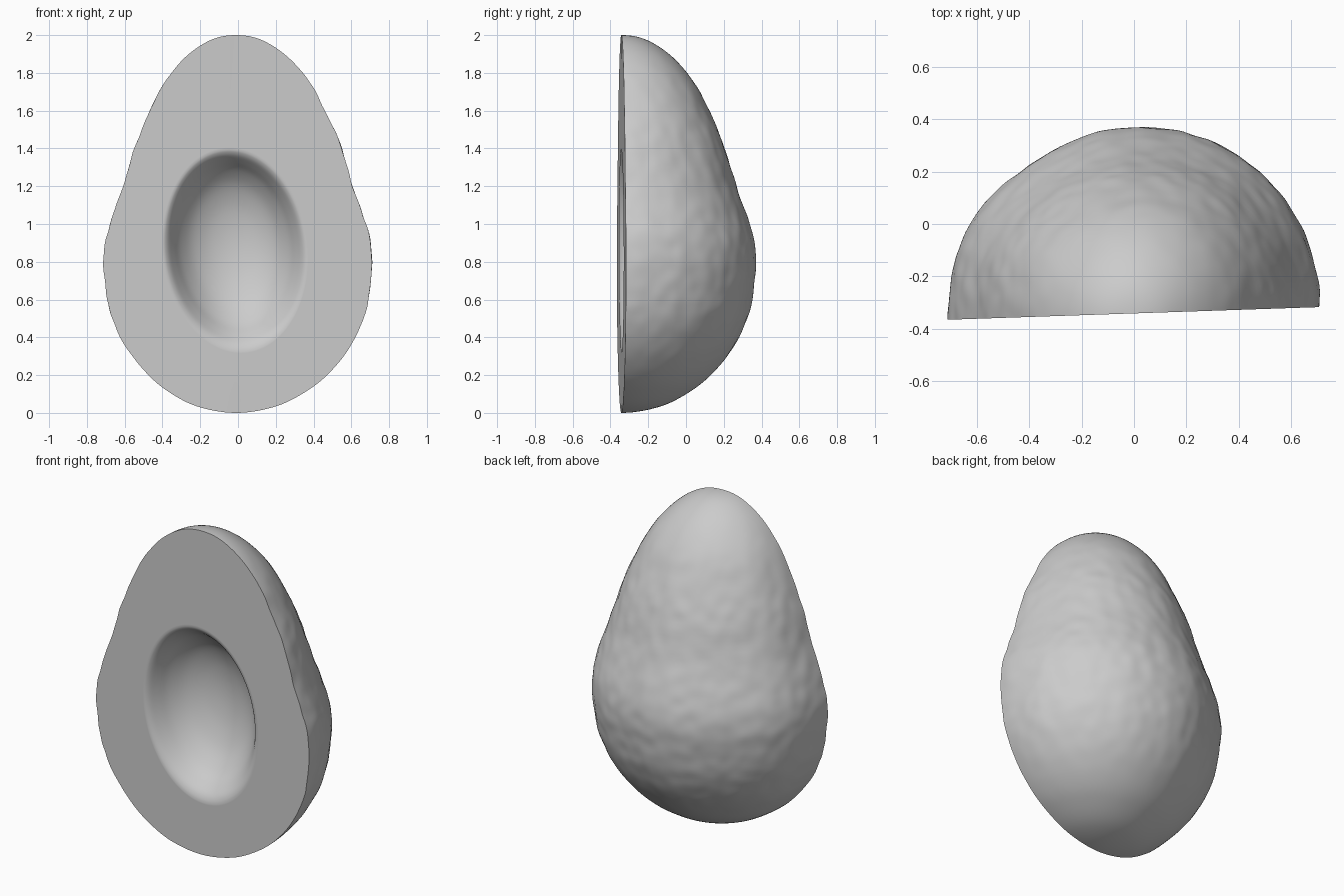
import bpy, bmesh, math
from mathutils import Vector, noise

if "Cube" in bpy.data.objects:
    bpy.data.objects.remove(bpy.data.objects["Cube"])


def spline(pts, n):
    """Catmull-Rom through pts (first and last are control ends), n steps per span."""
    out = []
    for a, b, c, d in zip(pts, pts[1:], pts[2:], pts[3:]):
        a, b, c, d = map(Vector, (a, b, c, d))
        for i in range(n):
            t = i / n
            out.append(0.5 * (2 * b + (c - a) * t + (2 * a - 5 * b + 4 * c - d) * t * t
                              + (3 * b - a - 3 * c + d) * t ** 3))
    return out + [Vector(pts[-2])]


def cut_y(x):
    return -0.342 + 0.034 * x


# Outer half profile: radius, height
outer = spline([(-0.21, 0.035), (0, 0), (0.21, 0.035), (0.375, 0.12), (0.492, 0.22), (0.597, 0.355),
                (0.668, 0.51), (0.70, 0.66), (0.712, 0.80), (0.70, 0.92), (0.664, 1.04),
                (0.608, 1.2), (0.547, 1.4), (0.50, 1.52), (0.415, 1.7), (0.34, 1.81),
                (0.24, 1.91), (0.12, 1.98), (0, 2.0), (-0.12, 1.98)], 7)

# Stone hollow profile: fraction of rim radius, depth
hollow = spline([(1.09, 0), (1.05, 0), (1.02, 0), (0.98, 0.005), (0.93, 0.022), (0.86, 0.062), (0.76, 0.122),
                 (0.6, 0.185), (0.4, 0.228), (0.2, 0.25), (0, 0.257), (-0.2, 0.25)], 4)

bm = bmesh.new()
SEG = 140
bottom = bm.verts.new((-0.01, cut_y(0), 0))
top = bm.verts.new((-0.01, cut_y(0), 2))


def swell(deg, centre, width):
    return math.exp(-((deg - centre) / width) ** 2)


# Bumpy rounded skin, calmer towards both ends
columns = []
for j in range(SEG + 1):
    a = math.pi * j / SEG
    deg = math.degrees(a)
    shape = 1 + 0.018 * swell(deg, 153, 14) - 0.012 * swell(deg, 118, 14)
    col = []
    for r, z in outer[1:-1]:
        p = Vector((r * math.cos(a), r * math.sin(a), z))
        fade = min(1, r / 0.5) ** 2
        calm = fade * min(1, max(0.15, (z - 0.15) / 0.35))
        bump = 0.003 * noise.noise(p * 4.5) + 0.005 * noise.noise(p * 12)
        r2 = r * (1 + (shape - 1) * fade) + calm * bump
        x = r2 * math.cos(a) - 0.01 * (1 - fade)
        col.append(bm.verts.new((x, cut_y(x) + r2 * math.sin(a), z)))
    columns.append(col)
for c0, c1 in zip(columns, columns[1:]):
    bm.faces.new((bottom, c1[0], c0[0]))
    bm.faces.new((top, c0[-1], c1[-1]))
    for i in range(len(c0) - 1):
        bm.faces.new((c0[i], c1[i], c1[i + 1], c0[i + 1]))

# Flat cut face joined to the hollow by rings around the hollow's centre
cx, cz = -0.015, 0.86
ring = [bottom] + columns[0] + [top] + columns[-1][::-1]
angles = [math.atan2((v.co.z - cz) / 0.52, (v.co.x - cx) / 0.37) for v in ring]
outline = [v.co.copy() for v in ring]


def bridge(old, new):
    n = len(old)
    for i in range(n):
        k = (i + 1) % n
        bm.faces.new((old[i], old[k], new[k], new[i]))
    return new


def rim(a, s):
    # deepest point sits a little above the rim's centre
    k = 1 - min(s, 1) ** 2
    return (cx + 0.375 * s * math.cos(a) - 0.03 * s * math.sin(a) - 0.01 * k,
            cz + 0.53 * s * math.sin(a) + 0.05 * k)


for t in (0.33, 0.67):
    new = []
    for a, o in zip(angles, outline):
        x, z = rim(a, 1.05)
        x, z = o.x + (x - o.x) * t, o.z + (z - o.z) * t
        new.append(bm.verts.new((x, cut_y(x), z)))
    ring = bridge(ring, new)
for s, d in hollow[:-1]:
    new = []
    for a in angles:
        x, z = rim(a, s)
        new.append(bm.verts.new((x, cut_y(x) + max(d, 0), z)))
    ring = bridge(ring, new)
x, z = rim(0, 0)
tip = bm.verts.new((x, cut_y(x) + hollow[-1].y, z))
for i in range(len(ring)):
    bm.faces.new((ring[i], ring[(i + 1) % len(ring)], tip))

bmesh.ops.recalc_face_normals(bm, faces=bm.faces[:])
mesh = bpy.data.meshes.new("avocado_half")
bm.to_mesh(mesh)
bm.free()
obj = bpy.data.objects.new("avocado_half", mesh)
bpy.context.collection.objects.link(obj)
bpy.context.view_layer.objects.active = obj
obj.select_set(True)
bpy.ops.object.shade_smooth_by_angle(angle=math.radians(40))
